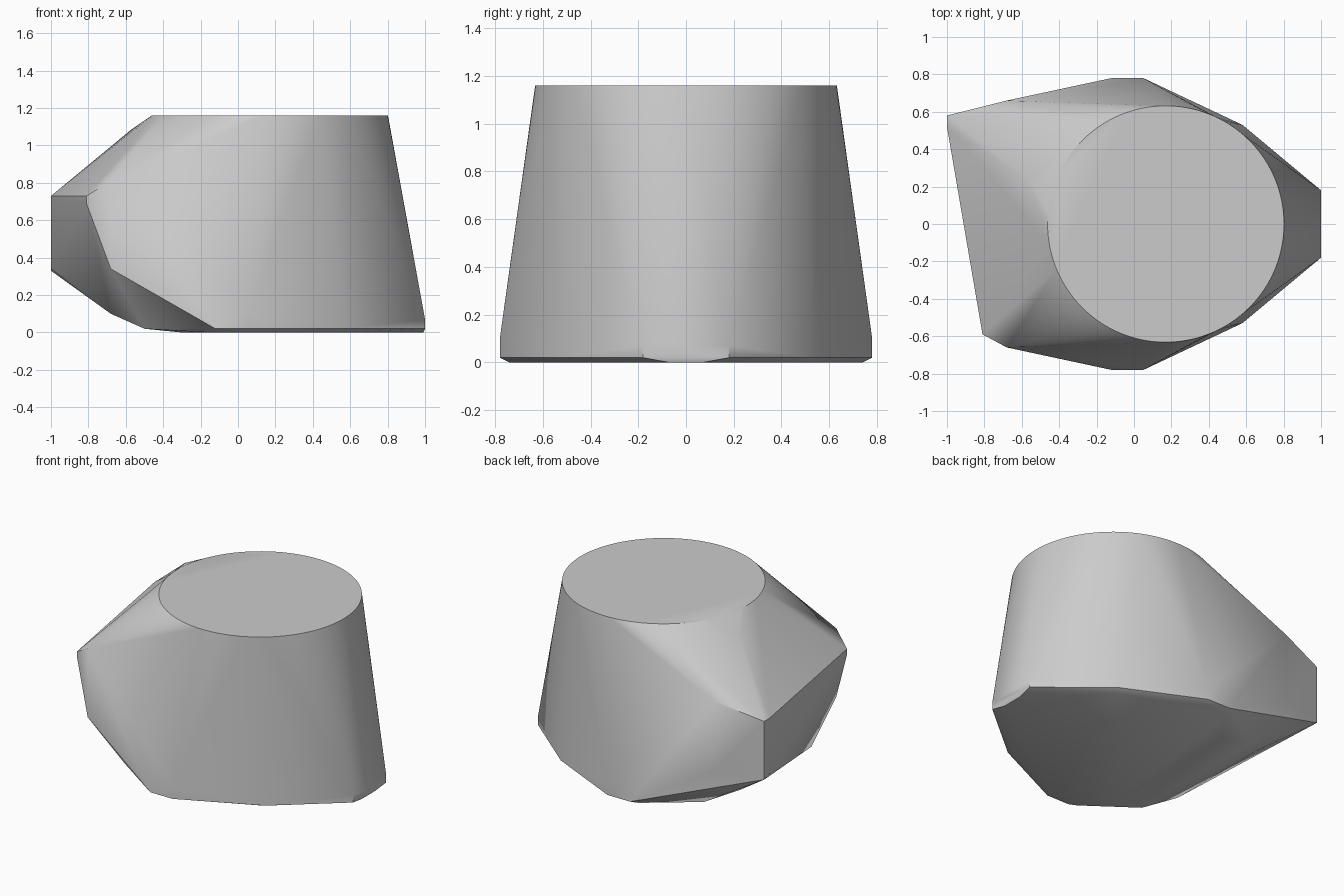
import bpy
import bmesh
import math

# Remove the default cube only
default_cube = bpy.data.objects.get("Cube")
if default_cube:
    bpy.data.objects.remove(default_cube, do_unlink=True)


def make_material(name, value):
    material = bpy.data.materials.new(name)
    material.use_nodes = True
    colour = (value, value, value, 1.0)
    material.diffuse_color = colour
    material.node_tree.nodes["Principled BSDF"].inputs["Base Color"].default_value = colour
    return material


def mirrored(points):
    """Return the points together with their copies across the y = 0 plane."""
    return [(x, side * y, z) for x, y, z in points for side in (-1, 1)]


def circle(centre_x, radius, height, segments):
    angles = [2 * math.pi * i / segments for i in range(segments)]
    return [(centre_x + radius * math.cos(a), radius * math.sin(a), height) for a in angles]


# Flat round top
top_rim = circle(0.17, 0.632, 1.16, 128)

# Lower belt and the slightly inset underside
lower_belt = mirrored([
    (1, 0.18, 0.02), (1, 0.18, 0.07), (0.58, 0.53, 0.02),
    (0.05, 0.78, 0.02), (0.05, 0.78, 0.1), (-0.12, 0.78, 0.02),
    (-0.5, 0.52, 0.02), (-0.68, 0.39, 0.1),
])
underside = mirrored([
    (0.99, 0.07, 0), (0.55, 0.5, 0), (0.03, 0.74, 0),
    (-0.15, 0.73, 0), (-0.3, 0.5, 0),
])

# Cheeks on both sides, and the uneven end towards -x
cheeks = mirrored([(-0.68, 0.66, 0.81), (-0.68, 0.66, 0.34)])
short_corner = [(-0.81, -0.59, 0.73), (-0.81, -0.59, 0.69)]
long_corner = [
    (-1, 0.58, 0.73), (-1, 0.58, 0.33), (-1, 0.52, 0.73), (-1, 0.52, 0.35),
    (-0.57, 0.24, 1.085),
]

# Skin every section with one convex surface
bm = bmesh.new()
for point in top_rim + lower_belt + underside + cheeks + short_corner + long_corner:
    bm.verts.new(point)
hull = bmesh.ops.convex_hull(bm, input=bm.verts[:])
leftover = {v for v in hull["geom_interior"] + hull["geom_unused"]
            if isinstance(v, bmesh.types.BMVert)}
bmesh.ops.delete(bm, geom=list(leftover), context="VERTS")
bmesh.ops.dissolve_limit(bm, angle_limit=math.radians(0.2),
                         verts=bm.verts[:], edges=bm.edges[:])
bmesh.ops.recalc_face_normals(bm, faces=bm.faces[:])

mesh = bpy.data.meshes.new("faceted_body")
bm.to_mesh(mesh)
bm.free()
mesh.materials.append(make_material("light grey", 0.6))

body = bpy.data.objects.new("faceted_body", mesh)
bpy.context.collection.objects.link(body)

# Smooth sides with crisp rims
bpy.ops.object.select_all(action="DESELECT")
body.select_set(True)
bpy.context.view_layer.objects.active = body
bpy.ops.object.shade_smooth_by_angle(angle=math.radians(30))
